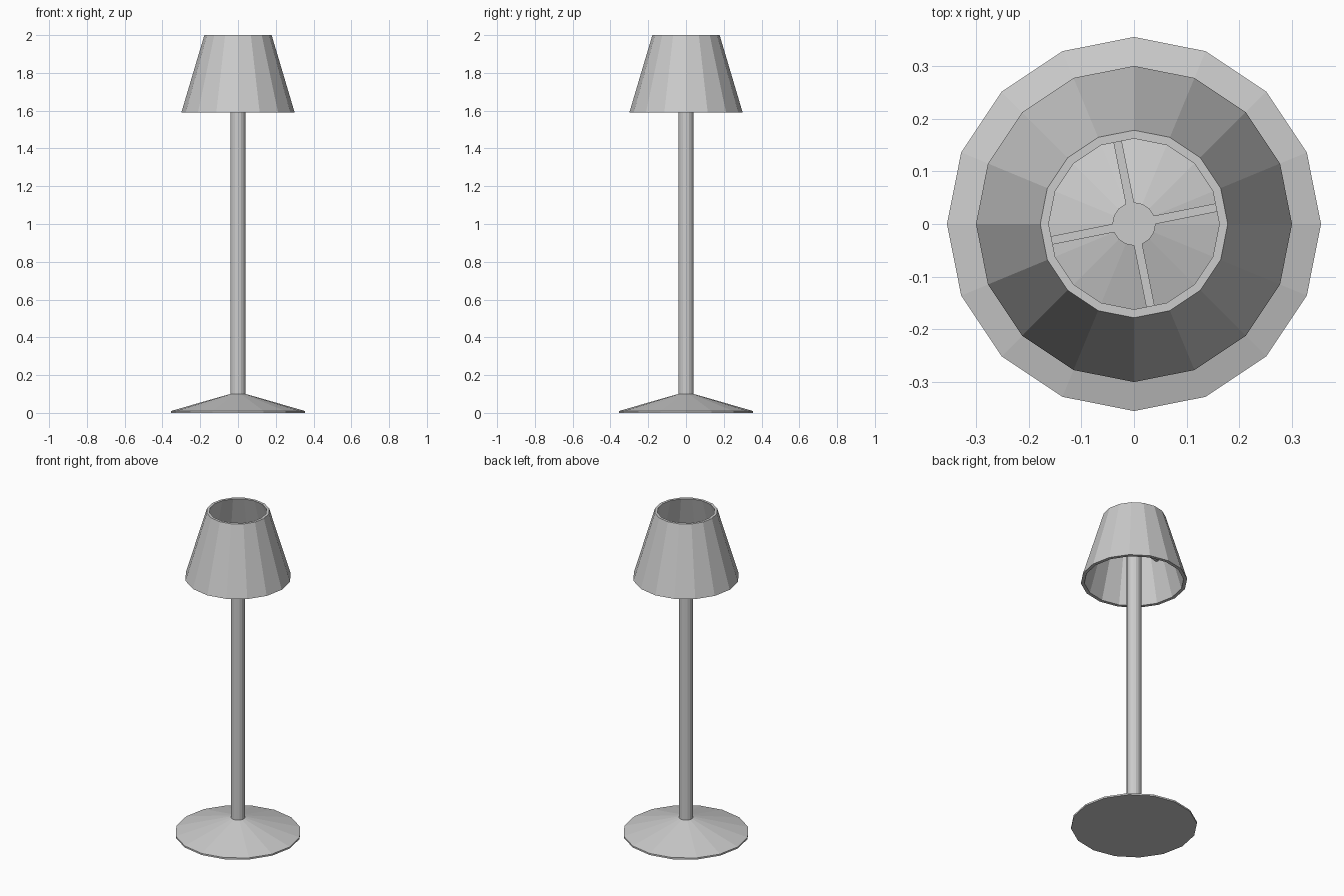
import bpy, bmesh, math
from mathutils import Matrix

cube = bpy.data.objects.get("Cube")
if cube:
    bpy.data.objects.remove(cube, do_unlink=True)

SIDES = 16

grey = bpy.data.materials.new("plain_grey")
grey.use_nodes = True
grey.diffuse_color = (0.6, 0.6, 0.6, 1)
grey.node_tree.nodes["Principled BSDF"].inputs["Base Color"].default_value = (0.6, 0.6, 0.6, 1)


def finish(name, bm):
    bmesh.ops.recalc_face_normals(bm, faces=bm.faces)
    mesh = bpy.data.meshes.new(name)
    bm.to_mesh(mesh)
    bm.free()
    mesh.materials.append(grey)
    obj = bpy.data.objects.new(name, mesh)
    bpy.context.collection.objects.link(obj)
    return obj


def lathe(name, profile, closed=False):
    """Turn (radius, height) points around z; open profiles get end caps."""
    bm = bmesh.new()
    rings = []
    for r, z in profile:
        angles = [2 * math.pi * i / SIDES for i in range(SIDES)]
        rings.append([bm.verts.new((r * math.cos(a), r * math.sin(a), z)) for a in angles])
    pairs = list(zip(rings, rings[1:]))
    if closed:
        pairs.append((rings[-1], rings[0]))
    else:
        bm.faces.new(rings[0])
        bm.faces.new(rings[-1])
    for low, high in pairs:
        for i in range(SIDES):
            j = (i + 1) % SIDES
            bm.faces.new((low[i], low[j], high[j], high[i]))
    return finish(name, bm)


# Foot: thin rim rising as a shallow cone to the pole
lathe("base", [(0.355, 0), (0.355, 0.01), (0.041, 0.1)])

# Pole
POLE_TOP = 1.83
lathe("pole", [(0.041, 0.09), (0.041, POLE_TOP)])

# Hollow tapered shade with a flat rim at both ends
lathe("shade", [(0.3, 1.59), (0.178, 2), (0.162, 2), (0.28, 1.59)], closed=True)

# Four spokes holding the shade, each meeting the middle of a shade facet
INNER, OUTER, THICK = 0.035, 0.213, 0.016
for k in range(4):
    bm = bmesh.new()
    bmesh.ops.create_cube(bm, size=1)
    bmesh.ops.scale(bm, vec=(OUTER - INNER, THICK, THICK), verts=bm.verts)
    bmesh.ops.translate(bm, vec=((INNER + OUTER) / 2, 0, POLE_TOP - THICK / 2), verts=bm.verts)
    turn = Matrix.Rotation(math.pi / SIDES + k * math.pi / 2, 3, "Z")
    bmesh.ops.rotate(bm, matrix=turn, verts=bm.verts)
    finish(f"shade_spoke_{k + 1}", bm)
